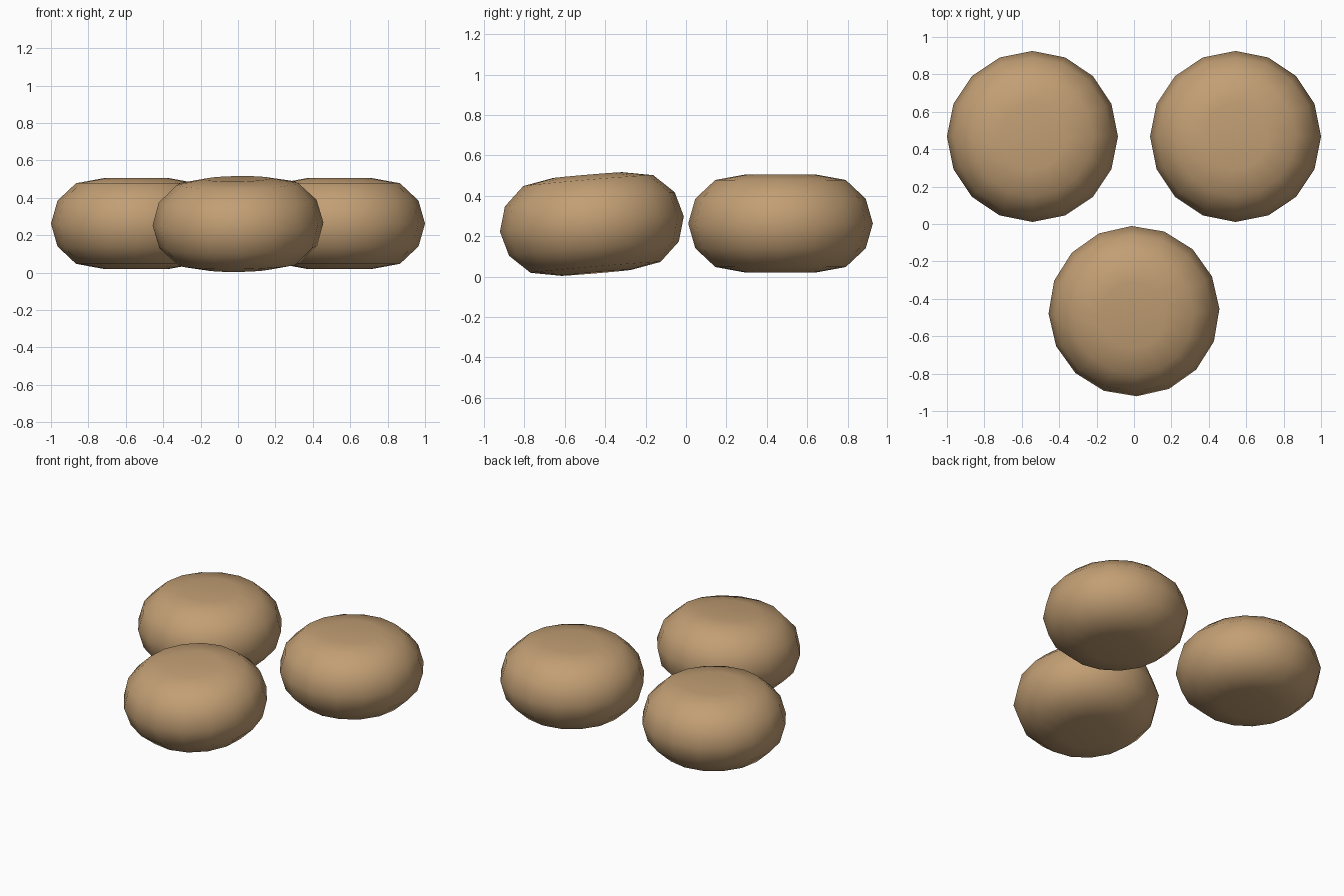
import bpy
import bmesh
from math import radians, cos, sin, pi

if "Cube" in bpy.data.objects:
    bpy.data.objects.remove(bpy.data.objects["Cube"])

tan = bpy.data.materials.new("warm_tan")
tan.diffuse_color = (0.54, 0.345, 0.175, 1.0)
tan.use_nodes = True
tan.node_tree.nodes["Principled BSDF"].inputs["Base Color"].default_value = tan.diffuse_color

SEGMENTS = 16
# (radius, height) from the rim up to the slightly dished crown
PROFILE = [(0.457, 0.0), (0.422, 0.1225), (0.323, 0.2155), (0.175, 0.2425)]
POLE = 0.236


def make_disc(name, location, rotation=(0, 0, 0)):
    """A plump flattened disc, mirrored above and below its rim."""
    bm = bmesh.new()
    rows = [(r, -z) for r, z in PROFILE[:0:-1]] + PROFILE
    rings = [[bm.verts.new((r * cos(2 * pi * i / SEGMENTS),
                            r * sin(2 * pi * i / SEGMENTS), z))
              for i in range(SEGMENTS)] for r, z in rows]
    bottom = bm.verts.new((0, 0, -POLE))
    top = bm.verts.new((0, 0, POLE))
    for i in range(SEGMENTS):
        j = (i + 1) % SEGMENTS
        for a, b in zip(rings, rings[1:]):
            bm.faces.new((a[i], a[j], b[j], b[i]))
        bm.faces.new((rings[-1][i], rings[-1][j], top))
        bm.faces.new((rings[0][j], rings[0][i], bottom))
    for f in bm.faces:
        f.smooth = True
    mesh = bpy.data.meshes.new(name)
    bm.to_mesh(mesh)
    bm.free()
    mesh.materials.append(tan)
    obj = bpy.data.objects.new(name, mesh)
    obj.location = location
    obj.rotation_euler = [radians(a) for a in rotation]
    bpy.context.collection.objects.link(obj)
    return obj


# Two level discs at the back, one slightly tipped at the front
make_disc("back_left_disc", (-0.543, 0.468, 0.2625))
make_disc("back_right_disc", (0.543, 0.468, 0.2625))
make_disc("front_disc", (0, -0.466, 0.26), (4.8, -1.0, 1.6))
